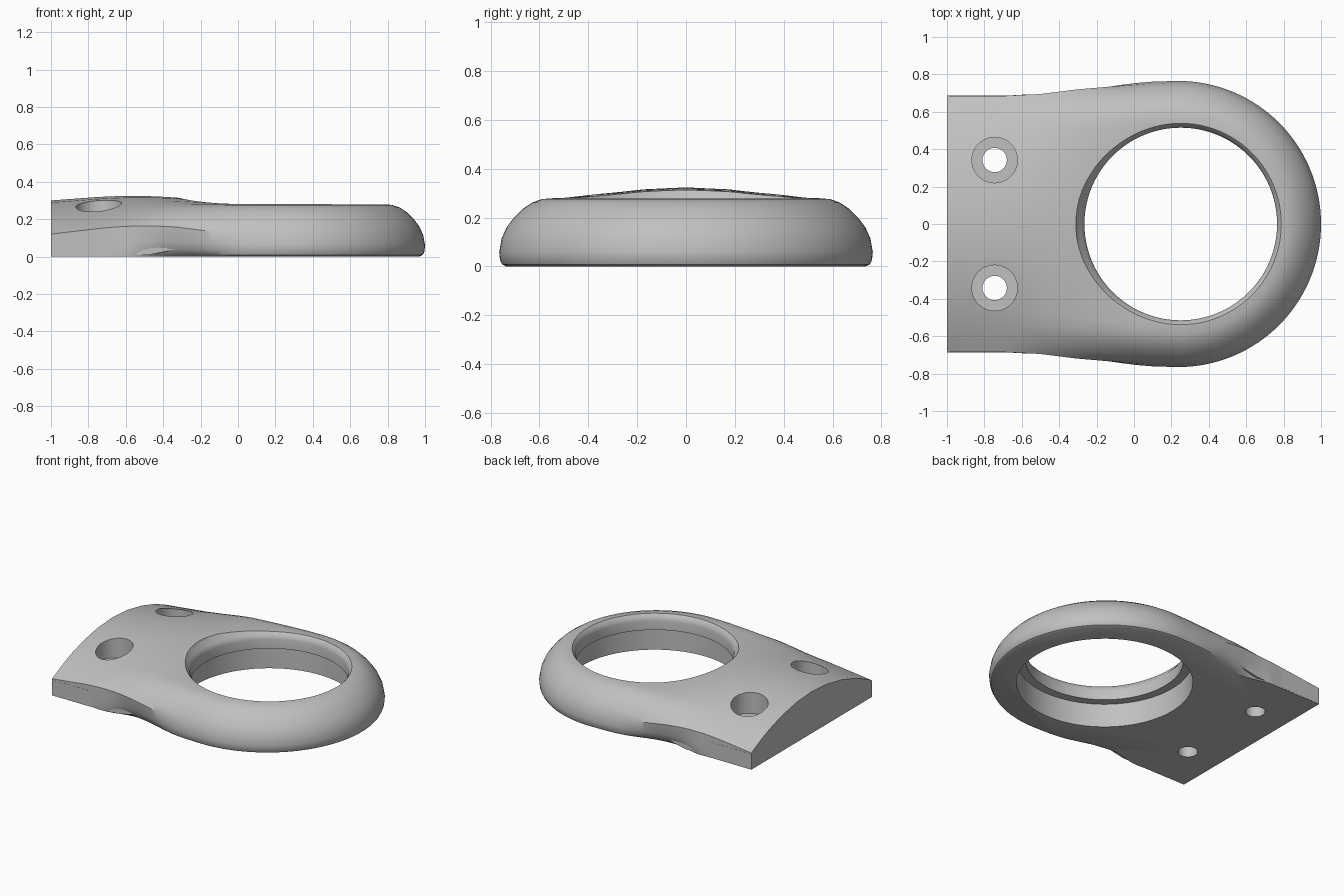
import bpy, bmesh
from math import sin, cos, pi, radians
from mathutils import Vector

if "Cube" in bpy.data.objects:
    bpy.data.objects.remove(bpy.data.objects["Cube"])

grey = bpy.data.materials.new("plain_grey")
grey.use_nodes = True
grey.diffuse_color = (0.53, 0.53, 0.53, 1)
grey.node_tree.nodes["Principled BSDF"].inputs["Base Color"].default_value = grey.diffuse_color


def make_object(name, bm):
    bmesh.ops.recalc_face_normals(bm, faces=bm.faces)
    mesh = bpy.data.meshes.new(name)
    bm.to_mesh(mesh)
    bm.free()
    mesh.materials.append(grey)
    obj = bpy.data.objects.new(name, mesh)
    bpy.context.collection.objects.link(obj)
    return obj


def smoothstep(a, b, x):
    t = min(1, max(0, (x - a) / (b - a)))
    return t * t * (3 - 2 * t)


def interpolate(points, x):
    for (x0, y0), (x1, y1) in zip(points, points[1:]):
        if x <= x1:
            return y0 + (y1 - y0) * (x - x0) / (x1 - x0)
    return points[-1][1]


RING_X, RING_R = 0.235, 0.765
HALF_WIDTH = [(-1, .685), (-.7, .685), (-.5, .697), (-.3, .725), (-.1, .745), (.1, .761), (RING_X, RING_R)]
# Rounded ring section as (radius, height), from the base up to the centre
RING = [(.735, 0), (.752, .008), (.762, .028), (.765, .06), (.755, .115), (.735, .16),
        (.705, .2), (.67, .235), (.63, .262), (.59, .276), (.54, .28), (.4, .28), (.2, .28), (0, .28)]
# Plate section: straight wall as share of edge height, then crown as share of width
WALL = [0, .1, .25, .5, 1]
CROWN = [.96, .92, .87, .82, .76, .68, .5, .25, 0]


def half_section(x):
    """Points (distance from centre line, height), blending plate into ring."""
    w = interpolate(HALF_WIDTH, x)
    ring = smoothstep(-.8, .15, x)
    crown = .30 + .05 * min(1, (x + 1) / .68)
    edge = .12 + .08 * min(1, (x + 1) / .68)
    plate = [(w, edge * s) for s in WALL]
    plate += [(w * u, crown - (crown - edge) * u * u) for u in CROWN]
    waist = .06 * smoothstep(-.6, -.34, x) * (1 - smoothstep(-.3, .05, x))
    result = []
    for i, ((pd, pz), (rd, rz)) in enumerate(zip(plate, RING)):
        d = pd + (rd * w / RING_R - pd) * ring
        z = pz + (rz - pz) * ring
        if i < 4:
            d -= waist * (1 - i / 4)
        result.append((d, z))
    return result


# Body: sections run along one side, around the ring end and back
def build_body():
    xs = [-1 + (RING_X + 1) * i / 36 for i in range(37)]
    arcs = 64
    stations = [(x, pi / 2) for x in xs]
    stations += [(RING_X, pi / 2 - pi * i / arcs) for i in range(1, arcs)]
    stations += [(x, -pi / 2) for x in reversed(xs)]
    bm = bmesh.new()
    rows = [[bm.verts.new((x + d * cos(a), d * sin(a), z)) for d, z in half_section(x)]
            for x, a in stations]
    for r0, r1 in zip(rows, rows[1:]):
        for j in range(len(RING) - 1):
            bm.faces.new((r0[j], r0[j + 1], r1[j + 1], r1[j]))
    bm.faces.new([r[0] for r in rows])
    bm.faces.new(rows[0] + rows[-1][-2::-1])
    bmesh.ops.remove_doubles(bm, verts=bm.verts, dist=1e-5)
    return make_object("body", bm)


def lathe(name, profile, centre, sides):
    bm = bmesh.new()
    loops = [[bm.verts.new((centre[0] + r * cos(2 * pi * i / sides),
                            centre[1] + r * sin(2 * pi * i / sides), z))
              for i in range(sides)] for r, z in profile]
    for a, b in zip(loops, loops[1:]):
        for i in range(sides):
            k = (i + 1) % sides
            bm.faces.new((a[i], a[k], b[k], b[i]))
    bm.faces.new(loops[0])
    bm.faces.new(loops[-1])
    return make_object(name, bm)


def cut(target, cutter):
    cutter.hide_render = True
    mod = target.modifiers.new("cut", 'BOOLEAN')
    mod.operation = 'DIFFERENCE'
    mod.solver = 'EXACT'
    mod.object = cutter
    bpy.context.view_layer.objects.active = target
    bpy.ops.object.modifier_apply(modifier=mod.name)
    bpy.data.objects.remove(cutter)


body = build_body()

# Stepped main opening with a rolled upper lip
opening = [(.575, -.1), (.575, .17), (.515, .17), (.515, .235), (.519, .253),
           (.53, .27), (.545, .288), (.56, .31), (.572, .35), (.58, .5)]
cut(body, lathe("opening_cutter", opening, (.25, 0), 96))

# Counterbored screw holes
for side in (-1, 1):
    screw = [(.065, -.1), (.065, .15), (.122, .15), (.122, .5)]
    cut(body, lathe("screw_cutter", screw, (-.745, .342 * side), 48))

# Flat pads along both plate sides
parts = [body]
PAD = [(-.999, .002), (-.48, .008), (-.32, .04), (-.32, .113), (-.999, .113)]
for side, name in ((-1, "right_side_pad"), (1, "left_side_pad")):
    bm = bmesh.new()
    face = bm.faces.new([bm.verts.new((x, .6 * side, z)) for x, z in PAD])
    extruded = bmesh.ops.extrude_face_region(bm, geom=[face])
    verts = [g for g in extruded["geom"] if isinstance(g, bmesh.types.BMVert)]
    bmesh.ops.translate(bm, verts=verts, vec=Vector((0, .086 * side, 0)))
    parts.append(make_object(name, bm))

# Smooth shading with crisp edges
bpy.ops.object.select_all(action='DESELECT')
for obj in parts:
    obj.select_set(True)
bpy.context.view_layer.objects.active = body
bpy.ops.object.shade_smooth_by_angle(angle=radians(30))
